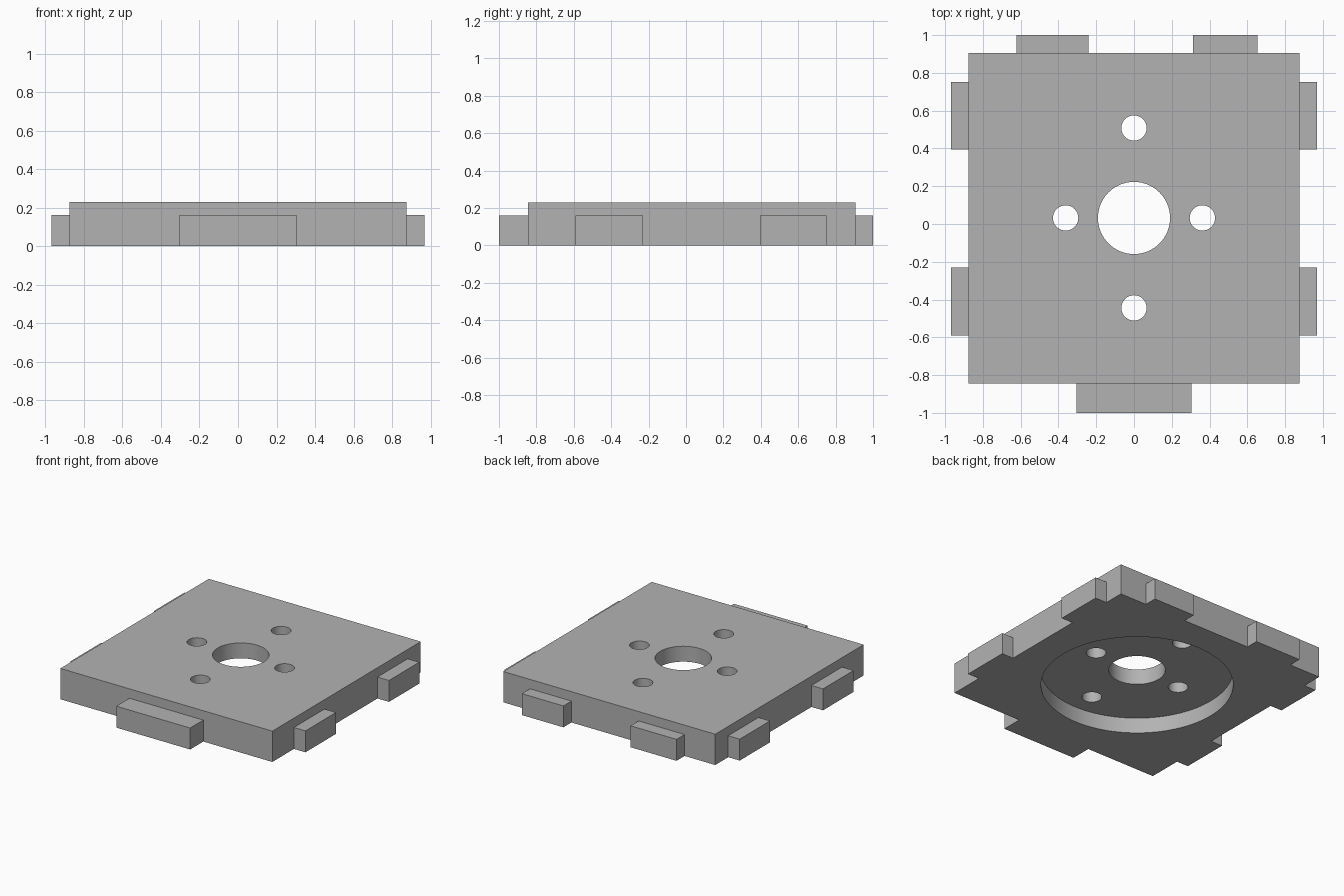
import bpy
import math

cube = bpy.data.objects.get("Cube")
if cube:
    bpy.data.objects.remove(cube, do_unlink=True)

HEIGHT, TAB_HEIGHT = 0.23, 0.16
LEFT, BACK, FRONT = 0.875, 0.905, -0.845
HUB_Y = 0.032

grey = bpy.data.materials.new("plain grey")
grey.use_nodes = True
colour = (0.45, 0.45, 0.45, 1)
grey.diffuse_color = colour
grey.node_tree.nodes["Principled BSDF"].inputs["Base Color"].default_value = colour


def box(name, x0, x1, y0, y1, z1):
    """Box standing on the ground between the given limits."""
    bpy.ops.mesh.primitive_cube_add(size=1, location=((x0 + x1) / 2, (y0 + y1) / 2, z1 / 2))
    ob = bpy.context.object
    ob.name = name
    ob.scale = (x1 - x0, y1 - y0, z1)
    bpy.ops.object.transform_apply(location=True, rotation=False, scale=True)
    ob.data.materials.append(grey)
    return ob


def cylinder(name, x, y, radius, z0, z1, sides):
    bpy.ops.mesh.primitive_cylinder_add(vertices=sides, radius=radius, depth=z1 - z0,
                                        location=(x, y, (z0 + z1) / 2))
    ob = bpy.context.object
    ob.name = name
    ob.data.materials.append(grey)
    return ob


def combine(target, tool, operation):
    """Apply a boolean and drop the tool object."""
    mod = target.modifiers.new(tool.name, 'BOOLEAN')
    mod.operation, mod.solver, mod.object = operation, 'EXACT', tool
    bpy.context.view_layer.objects.active = target
    bpy.ops.object.modifier_apply(modifier=mod.name)
    bpy.data.objects.remove(tool, do_unlink=True)


# Main plate
plate = box("mounting_plate", -LEFT, LEFT, FRONT, BACK, HEIGHT)

# Edge tabs, each reaching a little into the plate
IN = 0.05
tabs = [box("front_tab", -0.305, 0.305, -1, FRONT + IN, TAB_HEIGHT),
        box("back_right_tab", -0.622, -0.242, BACK - IN, 1, TAB_HEIGHT),
        box("back_left_tab", 0.312, 0.655, BACK - IN, 1, TAB_HEIGHT)]
for y0, y1 in ((-0.59, -0.23), (0.395, 0.752)):
    tabs.append(box("left_tab", LEFT - IN, 0.97, y0, y1, TAB_HEIGHT))
    tabs.append(box("right_tab", -0.97, IN - LEFT, y0, y1, TAB_HEIGHT))
for tab in tabs:
    combine(plate, tab, 'UNION')

# Round recess underneath, centre bore and four screw holes
combine(plate, cylinder("recess", 0, HUB_Y, 0.65, -0.1, 0.115, 96), 'DIFFERENCE')
combine(plate, cylinder("bore", 0, HUB_Y, 0.191, -0.1, 0.4, 64), 'DIFFERENCE')
for x, y in ((0.362, 0), (-0.362, 0), (0, 0.476), (0, -0.476)):
    combine(plate, cylinder("screw_hole", x, HUB_Y + y, 0.067, -0.1, 0.4, 40), 'DIFFERENCE')

# Smooth round walls, sharp edges elsewhere
bpy.ops.object.select_all(action='DESELECT')
plate.select_set(True)
bpy.context.view_layer.objects.active = plate
bpy.ops.object.shade_smooth_by_angle(angle=math.radians(30))
